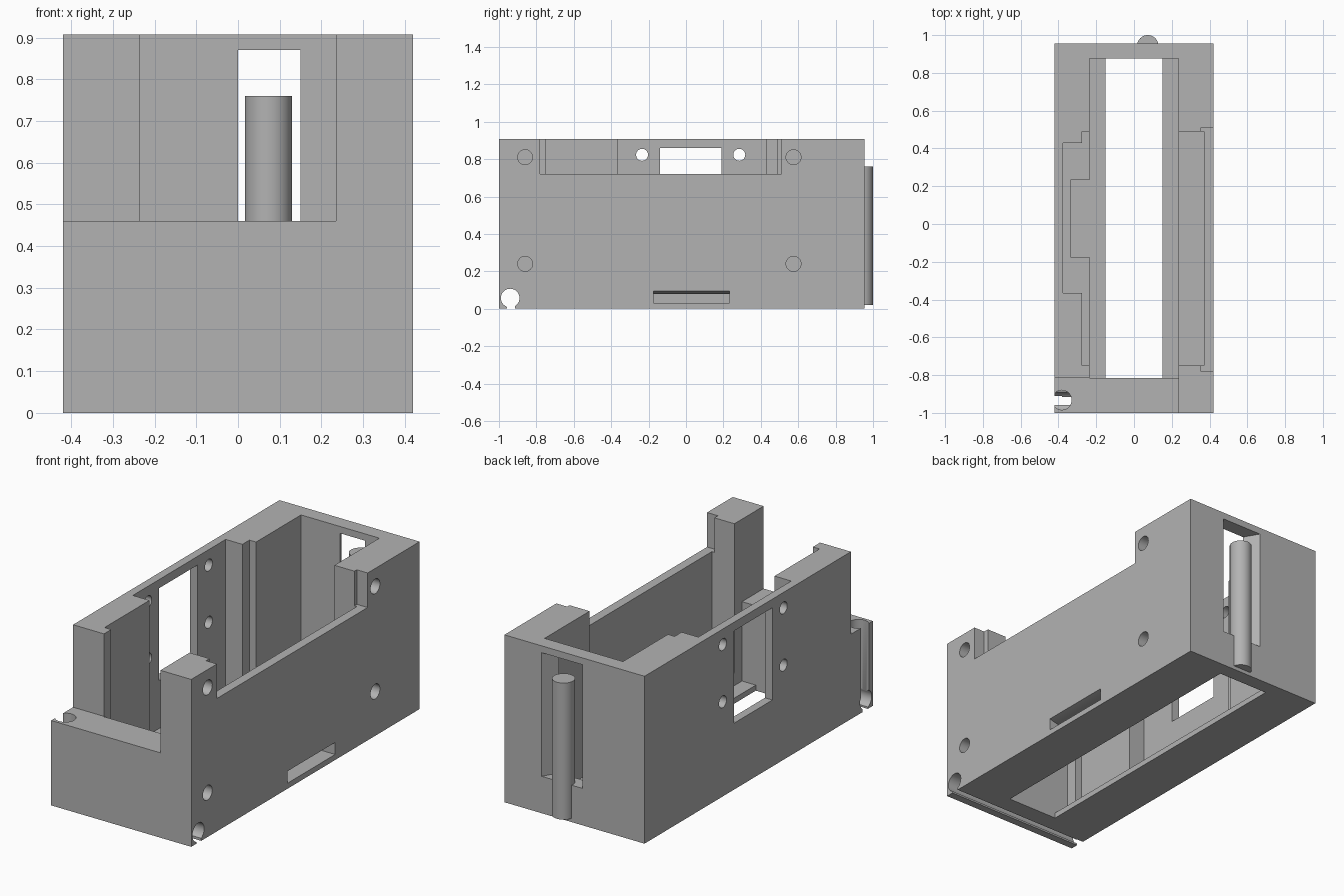
import bpy
import bmesh
import math
from mathutils import Vector

old = bpy.data.objects.get("Cube")
if old:
    bpy.data.objects.remove(old, do_unlink=True)

grey = bpy.data.materials.new("plain grey")
grey.use_nodes = True
COLOUR = (0.45, 0.45, 0.45, 1)
grey.diffuse_color = COLOUR
grey.node_tree.nodes["Principled BSDF"].inputs["Base Color"].default_value = COLOUR

TOP = 0.907


def prism(name, points, axis, lo, hi):
    """Extrude a 2D outline along an axis; the outline uses the other two axes in order."""
    def place(p, t):
        c = list(p)
        c.insert("xyz".index(axis), t)
        return Vector(c)
    bm = bmesh.new()
    face = bm.faces.new([bm.verts.new(place(p, lo)) for p in points])
    ext = bmesh.ops.extrude_face_region(bm, geom=[face])
    moved = [g for g in ext["geom"] if isinstance(g, bmesh.types.BMVert)]
    bmesh.ops.translate(bm, verts=moved, vec=place((0, 0), hi - lo))
    bmesh.ops.recalc_face_normals(bm, faces=bm.faces)
    mesh = bpy.data.meshes.new(name)
    bm.to_mesh(mesh)
    bm.free()
    mesh.materials.append(grey)
    ob = bpy.data.objects.new(name, mesh)
    bpy.context.collection.objects.link(ob)
    return ob


def box(name, x, y, z):
    return prism(name, [(x[0], y[0]), (x[1], y[0]), (x[1], y[1]), (x[0], y[1])], "z", *z)


def rod(name, centre, r, axis, lo, hi, sides=32):
    ring = [(centre[0] + r * math.cos(math.tau * i / sides),
             centre[1] + r * math.sin(math.tau * i / sides)) for i in range(sides)]
    return prism(name, ring, axis, lo, hi)


housing = box("housing", (-0.42, 0.42), (-1, 0.955), (0, TOP))


def cut(tool):
    tool.hide_render = True
    mod = housing.modifiers.new("cut", "BOOLEAN")
    mod.operation = "DIFFERENCE"
    mod.solver = "EXACT"
    mod.object = tool
    bpy.ops.object.select_all(action="DESELECT")
    bpy.context.view_layer.objects.active = housing
    housing.select_set(True)
    bpy.ops.object.modifier_apply(modifier=mod.name)
    bpy.data.objects.remove(tool, do_unlink=True)


# Main cavity, floor opening and lowered front
cut(box("cavity", (-0.235, 0.235), (-0.815, 0.875), (0.03, 1)))
cut(box("floor_opening", (-0.152, 0.152), (-0.815, 0.875), (-0.1, 0.2)))
cut(box("front_step", (-0.5, 0.235), (-1.1, -0.812), (0.46, 1)))

# Recesses inside the two long walls
cut(box("left_recess", (0.2, 0.37), (-0.75, 0.49), (0.1, 1)))
cut(box("right_recess", (-0.275, -0.2), (-0.75, 0.49), (0.1, 1)))
cut(box("right_deep_recess", (-0.375, -0.2), (-0.365, 0.43), (0.1, 1)))
cut(box("right_floor_pocket", (-0.335, -0.2), (-0.175, 0.232), (0.03, 0.3)))

# Lowered rim and flared slot of the left wall
cut(box("left_rim", (0.355, 0.5), (-0.78, 0.51), (0.72, 1)))
cut(prism("flared_slot", [(0.2, 0.03), (0.5, 0.03), (0.5, 0.114), (0.42, 0.095), (0.36, 0.08), (0.2, 0.08)],
          "y", -0.175, 0.232))

# Window and through holes in the right wall
cut(box("window", (-0.5, -0.3), (-0.14, 0.19), (0.36, 0.86)))
for y in (-0.235, 0.285):
    for z in (0.513, 0.823):
        cut(rod("through_hole", (y, z), 0.032, "x", -0.5, -0.25))

# Blind holes in the left wall
for y in (-0.86, 0.575):
    for z in (0.24, 0.81):
        cut(rod("blind_hole", (y, z), 0.04, "x", 0.3, 0.5))

# Back opening, widening outwards
cut(prism("back_opening", [(0, 0.8), (0.15, 0.8), (0.15, 0.875), (0.197, 0.955), (0.21, 0.977),
                           (-0.06, 0.977), (-0.047, 0.955), (0, 0.875)], "z", 0.2, 0.87))

# Keyhole channels along the lower front edge and up the right corner
cut(rod("lower_channel", (-0.94, 0.057), 0.05, "x", -0.6, 0.6))
cut(box("lower_channel_slit", (-0.6, 0.6), (-0.957, -0.915), (-0.1, 0.05)))
cut(rod("corner_channel", (-0.382, -0.932), 0.052, "z", 0.05, 0.6))
cut(box("corner_channel_slit", (-0.6, -0.38), (-0.953, -0.911), (-0.1, 0.6)))

# Hinge pin at the back
pin = rod("hinge_pin", (0.073, 0.9435), 0.0565, "z", 0.02, 0.76, 48)

for ob in (housing, pin):
    bpy.ops.object.select_all(action="DESELECT")
    bpy.context.view_layer.objects.active = ob
    ob.select_set(True)
    bpy.ops.object.shade_smooth_by_angle(angle=math.radians(30))
